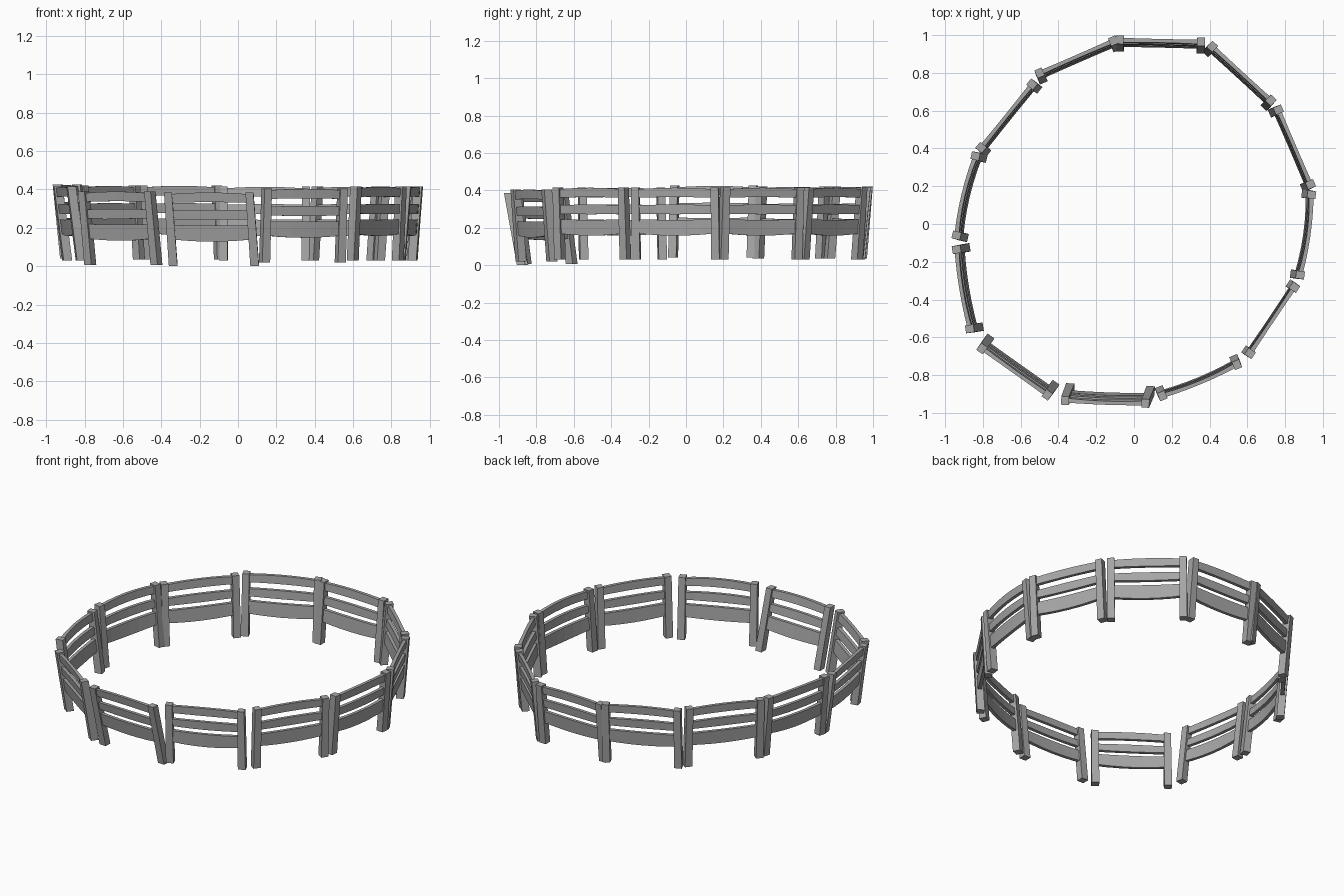
import bpy
import bmesh
from mathutils import Vector

default_cube = bpy.data.objects.get("Cube")
if default_cube:
    bpy.data.objects.remove(default_cube, do_unlink=True)

# Single weathered grey for all the boards
grey = bpy.data.materials.new("weathered_grey")
grey.use_nodes = True
colour = (0.38, 0.38, 0.38, 1)
grey.diffuse_color = colour
grey.node_tree.nodes["Principled BSDF"].inputs["Base Color"].default_value = colour

POST_HEIGHT = 0.385
POST_WIDTH = 0.045
RAIL_THICKNESS = 0.024
RAIL_STEPS = 6
UP = Vector((0, 0, 1))

# Rail name: (bottom, top, bulge of bottom edge, bulge of top edge)
RAILS = {
    "top_rail": (0.33, 0.375, 0.004, 0.009),
    "middle_rail": (0.245, 0.29, -0.003, 0.004),
    "bottom_rail": (0.14, 0.215, -0.012, -0.003),
}

# Fence panels, clockwise: start xy, end xy, ground gap, outward lean, sideways slip, rail bow
PANELS = [
    (-.075, .975, .355, .965, .04, .04, 0, 0),
    (.415, .94, .725, .655, .04, .035, 0, 0),
    (.765, .605, .935, .21, .04, .03, 0, 0),
    (.94, .155, .88, -.27, .04, .03, 0, .015),
    (.85, -.335, .615, -.685, .04, .02, 0, 0),
    (.545, -.745, .15, -.91, .03, .03, 0, .012),
    (.06, -.95, -.365, -.935, .01, .07, -.025, .005),
    (-.46, -.905, -.805, -.66, .015, .06, 0, 0),
    (-.87, -.555, -.94, -.135, .04, .05, 0, .01),
    (-.94, -.06, -.84, .36, .05, .04, 0, .015),
    (-.81, .405, -.54, .74, .045, .03, 0, 0),
    (-.50, .80, -.11, .97, .045, .035, 0, 0),
]


def sweep(name, rings):
    """Join four-cornered rings into a closed, flat-shaded board."""
    bm = bmesh.new()
    loops = [[bm.verts.new(p) for p in ring] for ring in rings]
    for a, b in zip(loops, loops[1:]):
        for i in range(4):
            j = (i + 1) % 4
            bm.faces.new((a[i], a[j], b[j], b[i]))
    bm.faces.new(loops[0])
    bm.faces.new(loops[-1])
    bmesh.ops.recalc_face_normals(bm, faces=bm.faces)
    mesh = bpy.data.meshes.new(name)
    bm.to_mesh(mesh)
    bm.free()
    mesh.materials.append(grey)
    obj = bpy.data.objects.new(name, mesh)
    bpy.context.collection.objects.link(obj)


def rectangle(centre, side, width, across, depth):
    s, a = side * width / 2, across * depth / 2
    return [centre - s - a, centre + s - a, centre + s + a, centre - s + a]


def build_panel(x1, y1, x2, y2, gap, lean, slip, bow):
    start, end = Vector((x1, y1, 0)), Vector((x2, y2, 0))
    along = (end - start).normalized()
    outward = UP.cross(along)

    def at(t, height):
        """Point on the leaning panel, t along it and height above its foot."""
        drop = 1 - height / POST_HEIGHT
        shift = slip * along - lean * outward
        return start.lerp(end, t) + shift * drop + UP * (gap + height)

    # Two leaning posts, slightly wider at the foot
    for t, side in ((0, "start_post"), (1, "end_post")):
        sweep(side, [rectangle(at(t, h), along, w, outward, POST_WIDTH)
                     for h, w in ((0, POST_WIDTH), (POST_HEIGHT, POST_WIDTH - 0.004))])

    # Three warped rails between the posts
    for name, (low, high, low_bulge, high_bulge) in RAILS.items():
        rings = []
        for i in range(RAIL_STEPS + 1):
            t = i / RAIL_STEPS
            arch = 4 * t * (1 - t)
            bottom = at(t, low + low_bulge * arch)
            top = at(t, high + high_bulge * arch)
            half = outward * RAIL_THICKNESS * (1 - 0.2 * arch) / 2
            push = outward * bow * arch
            rings.append([bottom + push - half, bottom + push + half,
                          top + push + half, top + push - half])
        sweep(name, rings)


for panel in PANELS:
    build_panel(*panel)

# Rest the lowest foot on the ground
lowest = min(v.co.z for o in bpy.data.objects if o.name.split(".")[0] in ("start_post", "end_post")
             for v in o.data.vertices)
for obj in bpy.data.objects:
    if obj.name.split(".")[0].endswith(("_post", "_rail")):
        obj.location.z -= lowest
